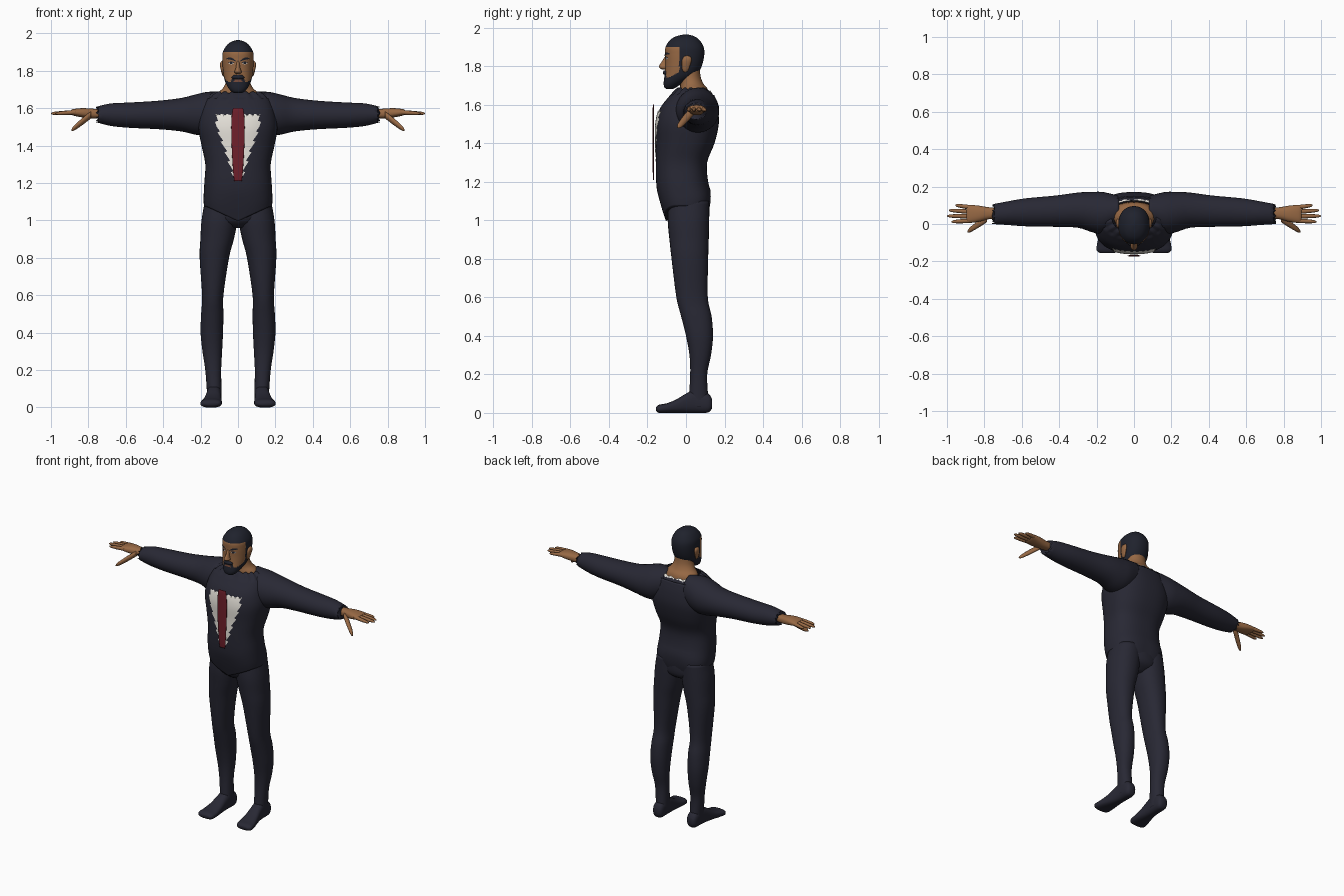
import bpy, bmesh, math
from mathutils import Vector

default = bpy.data.objects.get("Cube")
if default:
    bpy.data.objects.remove(default, do_unlink=True)


def material(name, *rgb):
    mat = bpy.data.materials.new(name)
    mat.use_nodes = True
    mat.diffuse_color = (*rgb, 1)
    bsdf = next(n for n in mat.node_tree.nodes if n.type == 'BSDF_PRINCIPLED')
    bsdf.inputs["Base Color"].default_value = (*rgb, 1)
    return mat


suit = material("dark navy cloth", .021, .021, .034)
hair = material("black hair", .014, .016, .026)
skin = material("brown skin", .31, .14, .058)
white = material("white shirt cloth", .78, .75, .69)
red = material("dark red cloth", .16, .014, .024)
lip = material("lip brown", .17, .065, .04)


def finish(bm, name, mats, mirror=False, rule=None):
    bmesh.ops.recalc_face_normals(bm, faces=bm.faces)
    for face in bm.faces:
        face.smooth = True
        if rule:
            face.material_index = rule(face.calc_center_median())
    mesh = bpy.data.meshes.new(name)
    bm.to_mesh(mesh)
    bm.free()
    for mat in mats:
        mesh.materials.append(mat)
    obj = bpy.data.objects.new(name, mesh)
    bpy.context.collection.objects.link(obj)
    if mirror:
        obj.modifiers.new("mirror", 'MIRROR').use_mirror_merge = False
    return obj


def smooth_keys(keys, steps):
    """Catmull-Rom interpolation of cross-section rows."""
    rows = [Vector(k) for k in keys]
    rows = [rows[0]] + rows + [rows[-1]]
    out = []
    for a, b, c, d in zip(rows, rows[1:], rows[2:], rows[3:]):
        for i in range(steps):
            t = i / steps
            out.append(b + (c - a) * (t / 2) + (a * 2 - b * 5 + c * 4 - d) * (t * t / 2)
                       + (b * 3 - a - c * 3 + d) * (t ** 3 / 2))
    return out + [rows[-1]]


def loft(name, keys, mats, axis=2, sides=32, steps=4, power=2.0, caps=(True, True),
         mirror=False, rule=None, tweak=None):
    """Skin rounded sections given as (position, low, high, low, high)."""
    bm = bmesh.new()
    others = [i for i in range(3) if i != axis]
    rings = []
    for pos, lo_a, hi_a, lo_b, hi_b in smooth_keys(keys, steps):
        ring = []
        for i in range(sides):
            angle = math.tau * i / sides
            c, s = math.cos(angle), math.sin(angle)
            co = Vector()
            co[axis] = pos
            co[others[0]] = (lo_a + hi_a) / 2 + (hi_a - lo_a) / 2 * math.copysign(abs(c) ** (2 / power), c)
            co[others[1]] = (lo_b + hi_b) / 2 + (hi_b - lo_b) / 2 * math.copysign(abs(s) ** (2 / power), s)
            ring.append(bm.verts.new(tweak(co, i) if tweak else co))
        rings.append(ring)
    for low, high in zip(rings, rings[1:]):
        for i in range(sides):
            j = (i + 1) % sides
            bm.faces.new((low[i], low[j], high[j], high[i]))
    for ring, wanted in zip((rings[0], rings[-1]), caps):
        if wanted:
            bm.faces.new(ring)
    return finish(bm, name, mats, mirror, rule)


def even(rows):
    """Turn (z, half width, front, back) rows into loft keys."""
    return [(z, -w, w, front, back) for z, w, front, back in rows]


def patch(name, nu, nv, point, keys, power, offset, mat, mirror=False):
    """Thin plate lying on the front of a lofted body; point(u, v) gives x, z."""
    rows = sorted(smooth_keys(keys, 6), key=lambda r: r[0])

    def front(x, z):
        a, b = next(((p, q) for p, q in zip(rows, rows[1:]) if p[0] <= z <= q[0]), rows[-2:])
        z0, lo, hi, near, far = a.lerp(b, (z - a[0]) / max(b[0] - a[0], 1e-6))
        bulge = max(0, 1 - abs(x / hi) ** power) ** (1 / power)
        return (near + far) / 2 - (far - near) / 2 * bulge

    bm = bmesh.new()
    grid = []
    for j in range(nv + 1):
        line = [point(2 * i / nu - 1, 2 * j / nv - 1) for i in range(nu + 1)]
        grid.append([bm.verts.new((x, front(x, z) - offset, z)) for x, z in line])
    for low, high in zip(grid, grid[1:]):
        for i in range(nu):
            bm.faces.new((low[i], low[i + 1], high[i + 1], high[i]))
    return finish(bm, name, [mat], mirror)


# Torso: jacket with a pointed hem and ragged collar
torso_keys = even([
    (1.075, .182, -.13, .13), (1.12, .184, -.145, .137), (1.2, .18, -.155, .115),
    (1.3, .175, -.157, .11), (1.4, .195, -.155, .148), (1.5, .212, -.155, .17),
    (1.58, .2, -.135, .165), (1.64, .18, -.09, .15), (1.675, .15, -.06, .137),
    (1.69, .118, -.04, .125)])


def shape_torso(co, i):
    if co.z < 1.15:
        dip = min(1, (1.15 - co.z) / .07) * max(0, 1 - abs(co.x) / .17)
        co.z -= .08 * dip
        co.y *= 1 - .2 * dip
    elif co.z > 1.66:
        co.z -= .15 * max(0, co.y - .02) + (.008 if i % 4 < 2 else 0)
    return co


loft("jacket_body", torso_keys, [suit, white], sides=64, power=2.5, caps=(True, False),
     tweak=shape_torso, rule=lambda c: int(c.z > 1.662 and c.y > .116 and abs(c.x) < .1))

# Sleeves with ragged cuffs
loft("sleeves", [
    (.08, 0, .15, 1.5, 1.69), (.16, -.05, .17, 1.46, 1.687), (.22, -.045, .172, 1.457, 1.675),
    (.3, -.02, .168, 1.475, 1.655), (.42, -.015, .152, 1.487, 1.64),
    (.58, -.012, .137, 1.495, 1.63), (.68, -.005, .12, 1.505, 1.625), (.76, 0, .105, 1.525, 1.607)],
    [suit], axis=0, mirror=True,
    tweak=lambda co, i: co - Vector((.014 * (i % 3) if co.x > .75 else 0, 0, 0)))

# Pelvis, legs and feet
loft("pelvis", even([(.96, .05, -.05, .06), (1.0, .16, -.095, .115),
                     (1.08, .176, -.11, .122), (1.15, .17, -.1, .11)]), [suit])
loft("legs", [
    (1.1, 0, .178, -.09, .12), (1.0, .003, .195, -.095, .12), (.9, .022, .201, -.086, .118),
    (.8, .048, .205, -.075, .115), (.6, .078, .192, -.05, .113), (.5, .078, .197, -.025, .133),
    (.4, .08, .2, 0, .14), (.3, .085, .19, .018, .13), (.2, .09, .175, .022, .11),
    (.08, .088, .166, .015, .115), (.03, .09, .164, .015, .115)], [suit], mirror=True, power=2.2)
loft("feet", [
    (.136, .105, .15, .025, .07), (.115, .092, .163, .002, .1), (.05, .09, .166, 0, .12),
    (0, .09, .172, 0, .1), (-.05, .088, .183, 0, .07), (-.1, .086, .196, 0, .05),
    (-.14, .09, .2, 0, .042), (-.156, .105, .18, .012, .03)], [suit], axis=1, mirror=True, power=2.6)

# Hands: palm, four fingers and thumb
loft("palms", [
    (.72, .03, .085, 1.548, 1.595), (.78, .025, .09, 1.545, 1.597), (.83, .012, .098, 1.55, 1.6),
    (.88, .006, .102, 1.56, 1.595), (.895, .014, .095, 1.567, 1.588)],
    [skin], axis=0, mirror=True, power=2.4)


def finger(name, start, end, radius):
    keys = []
    for t, size in ((0, 1), (.4, 1), (.85, .75), (1, .25)):
        x, y, z = Vector(start).lerp(Vector(end), t)
        r = radius * size
        keys.append((x, y - r, y + r, z - r, z + r))
    loft(name, keys, [skin], axis=0, sides=12, mirror=True)


for label, base, tip, reach in (("index", .018, .012, .975), ("middle", .041, .043, 1.0),
                                ("ring", .065, .073, .99), ("little", .088, .1, .955)):
    finger(label + "_fingers", (.865, base, 1.578), (reach, tip, 1.571), .0115)
finger("thumbs", (.785, .03, 1.565), (.89, -.04, 1.483), .019)

# Neck and head, with hair and beard coloured by region
loft("neck", even([(1.6, .13, -.02, .12), (1.675, .11, -.03, .114), (1.71, .078, -.03, .09),
                   (1.75, .063, -.035, .075), (1.82, .06, -.03, .07)]), [skin])
head_keys = even([
    (1.68, .02, -.1, -.07), (1.69, .036, -.112, -.05), (1.71, .053, -.116, -.02),
    (1.74, .068, -.113, .035), (1.77, .076, -.109, .066), (1.81, .081, -.107, .085),
    (1.86, .084, -.108, .095), (1.9, .081, -.106, .091), (1.935, .061, -.083, .07),
    (1.955, .035, -.05, .043), (1.964, .006, -.012, .01)])


def head_region(c):
    side = abs(c.x)
    if c.y < -.08 and side < .021 and 1.741 < c.z < 1.752:
        return 2
    scalp = c.z > 1.899 or c.y > -.035
    beard = c.z < 1.738 or (c.z < 1.777 and side < .036 - (c.z - 1.75) * .4)
    jaw = c.z < 1.738 + .5 * max(0, c.y + .095)
    return int(scalp or beard or jaw)


loft("head", head_keys, [skin, hair, lip], sides=80, steps=7, power=2.2, rule=head_region)
loft("nose", even([(1.783, .011, -.127, -.09), (1.793, .02, -.14, -.09), (1.805, .015, -.138, -.09),
                   (1.825, .01, -.125, -.09), (1.852, .008, -.108, -.09)]), [skin], sides=16)
loft("moustache", even([(1.757, .03, -.117, -.09), (1.766, .034, -.12, -.09),
                        (1.777, .022, -.116, -.09)]), [hair], sides=24)
loft("ears", [(1.77, .074, .08, -.012, .004), (1.785, .074, .087, -.02, .014),
              (1.825, .074, .096, -.022, .028), (1.845, .074, .094, -.014, .026),
              (1.854, .074, .084, -.004, .014)], [skin], sides=16, mirror=True)

# Eyes and brows as thin plates on the face
patch("eyes", 8, 2, lambda u, v: (.036 + .014 * u, 1.84 + .006 * v * (1 - u * u)),
      head_keys, 2.2, .002, white, True)
patch("irises", 4, 2, lambda u, v: (.036 + .007 * u, 1.841 + .006 * v * (1 - u * u / 2)),
      head_keys, 2.2, .004, hair, True)
patch("upper_lids", 8, 1, lambda u, v: (.036 + .016 * u, 1.847 - .005 * u * u + .002 * v),
      head_keys, 2.2, .004, hair, True)
patch("eyebrows", 8, 2, lambda u, v: (.037 + .024 * u, 1.864 + .006 * u - .006 * u * u
                                      + .0055 * v * (1.2 - abs(u) * .7)),
      head_keys, 2.2, .004, hair, True)


# Ragged shirt front and tie
def shirt_point(u, v):
    z = 1.395 + .175 * v
    h = (v + 1) / 2
    width = .022 + .092 * min(1, h * 1.25) ** 1.15 + .018 * ((z * 19) % 1) - .009
    return u * width, z - .012 * (v > .99) * (round(abs(u) * 8) % 2)


patch("shirt_front", 16, 56, shirt_point, torso_keys, 2.5, .005, white)
loft("tie", even([(1.21, .02, -.17, -.165), (1.26, .026, -.173, -.166), (1.4, .034, -.174, -.167),
                  (1.52, .036, -.174, -.167), (1.58, .031, -.173, -.166), (1.6, .027, -.17, -.165)]),
     [red], sides=24)
